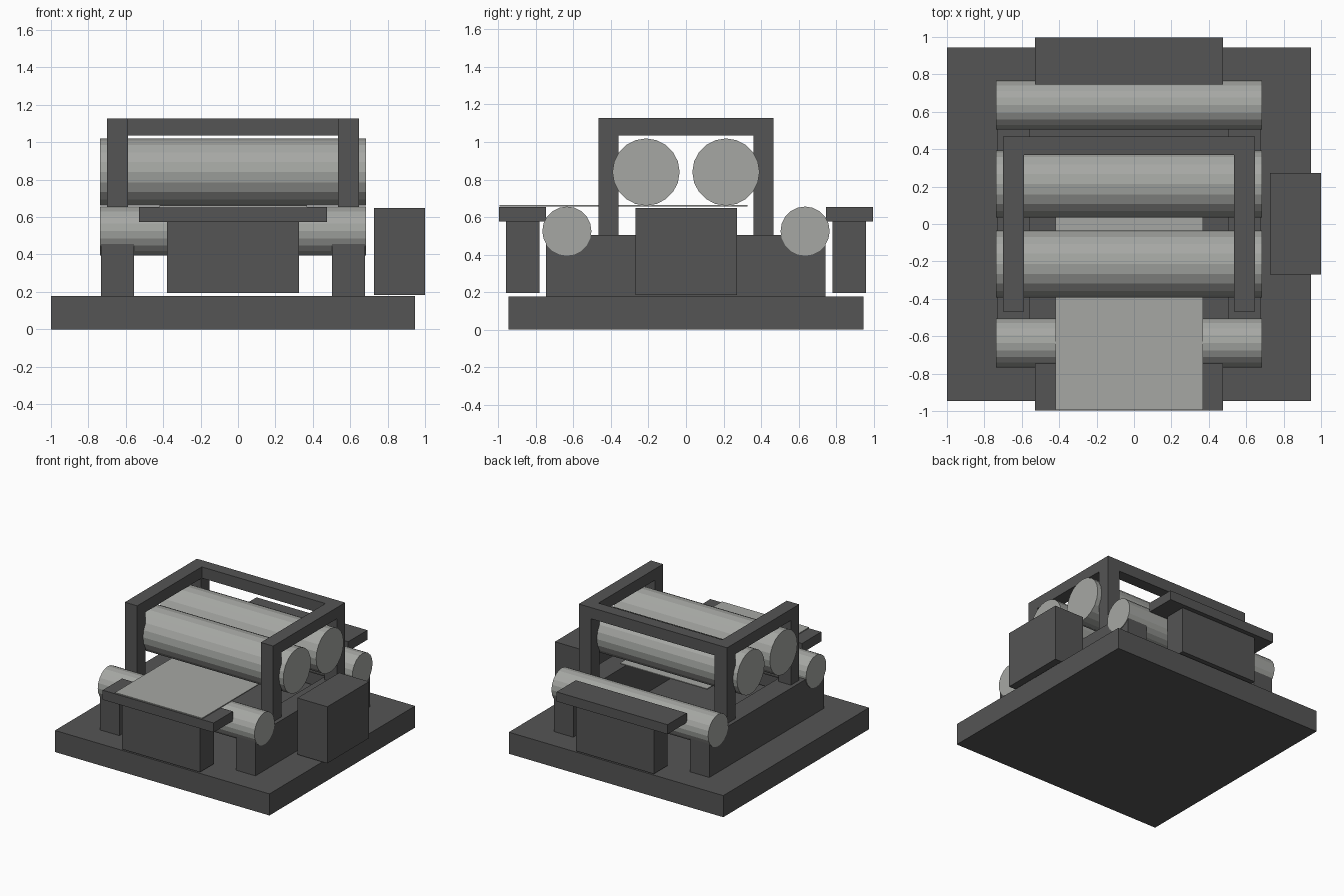
import bpy
import bmesh
import math
from mathutils import Matrix

if "Cube" in bpy.data.objects:
    bpy.data.objects.remove(bpy.data.objects["Cube"])


def material(name, rgb):
    m = bpy.data.materials.new(name)
    m.diffuse_color = (*rgb, 1.0)
    m.use_nodes = True
    m.node_tree.nodes["Principled BSDF"].inputs["Base Color"].default_value = m.diffuse_color
    return m


DARK = material("dark grey", (0.09, 0.09, 0.09))
LIGHT = material("light grey", (0.38, 0.39, 0.37))


def finish(name, bm, mat):
    bmesh.ops.recalc_face_normals(bm, faces=bm.faces)
    mesh = bpy.data.meshes.new(name)
    bm.to_mesh(mesh)
    bm.free()
    mesh.materials.append(mat)
    ob = bpy.data.objects.new(name, mesh)
    bpy.context.collection.objects.link(ob)
    return ob


def box(name, x, y, z, mat=DARK):
    """Box from (min, max) ranges."""
    bm = bmesh.new()
    bmesh.ops.create_cube(bm, size=1)
    for v in bm.verts:
        v.co = [r[0] if c < 0 else r[1] for c, r in zip(v.co, (x, y, z))]
    return finish(name, bm, mat)


def roller(name, y, z, radius, x0=-0.737, x1=0.685, sides=20):
    """Cylinder lying along x."""
    bm = bmesh.new()
    matrix = Matrix.Translation(((x0 + x1) / 2, y, z)) @ Matrix.Rotation(math.pi / 2, 4, 'Y')
    bmesh.ops.create_cone(bm, cap_ends=True, segments=sides, radius1=radius,
                          radius2=radius, depth=x1 - x0, matrix=matrix)
    return finish(name, bm, LIGHT)


def arch(name, x):
    """Upside-down U of two posts and a top beam, extruded along x."""
    outline = [(-0.467, 0.5), (-0.467, 1.127), (0.467, 1.127), (0.467, 0.5),
               (0.36, 0.5), (0.36, 1.035), (-0.36, 1.035), (-0.36, 0.5)]
    bm = bmesh.new()
    face = bm.faces.new([bm.verts.new((x[0], y, z)) for y, z in outline])
    ext = bmesh.ops.extrude_face_region(bm, geom=[face])
    moved = [g for g in ext["geom"] if isinstance(g, bmesh.types.BMVert)]
    bmesh.ops.translate(bm, verts=moved, vec=(x[1] - x[0], 0, 0))
    return finish(name, bm, DARK)


# Base plate and side motor housing
box("base_plate", (-1.0, 0.947), (-0.945, 0.945), (0, 0.177))
box("motor_housing", (0.728, 1.0), (-0.27, 0.272), (0.184, 0.648))

# Side walls carrying the rollers, and the frame arches above them
for side, wall_x, arch_x in (("left", (-0.732, -0.555), (-0.7, -0.588)),
                             ("right", (0.503, 0.68), (0.535, 0.646))):
    box(side + "_wall", wall_x, (-0.745, 0.743), (0.177, 0.505))
    arch(side + "_arch", arch_x)
box("frame_crossbar", (-0.588, 0.535), (0.37, 0.467), (1.035, 1.127))

# Rollers, feed boxes and trays, same on front and back
for end, s in (("front", -1), ("back", 1)):
    roller(end + "_press_roller", s * 0.213, 0.84, 0.179)
    roller(end + "_feed_roller", s * 0.635, 0.525, 0.131)
    box(end + "_feed_box", (-0.38, 0.327), sorted((s * 0.78, s * 0.96)), (0.195, 0.575))
    box(end + "_tray", (-0.53, 0.477), sorted((s * 0.747, s * 0.997)), (0.575, 0.653))

# Sheet passing under the press rollers
box("sheet", (-0.42, 0.37), (-0.995, 0.327), (0.655, 0.663), LIGHT)
